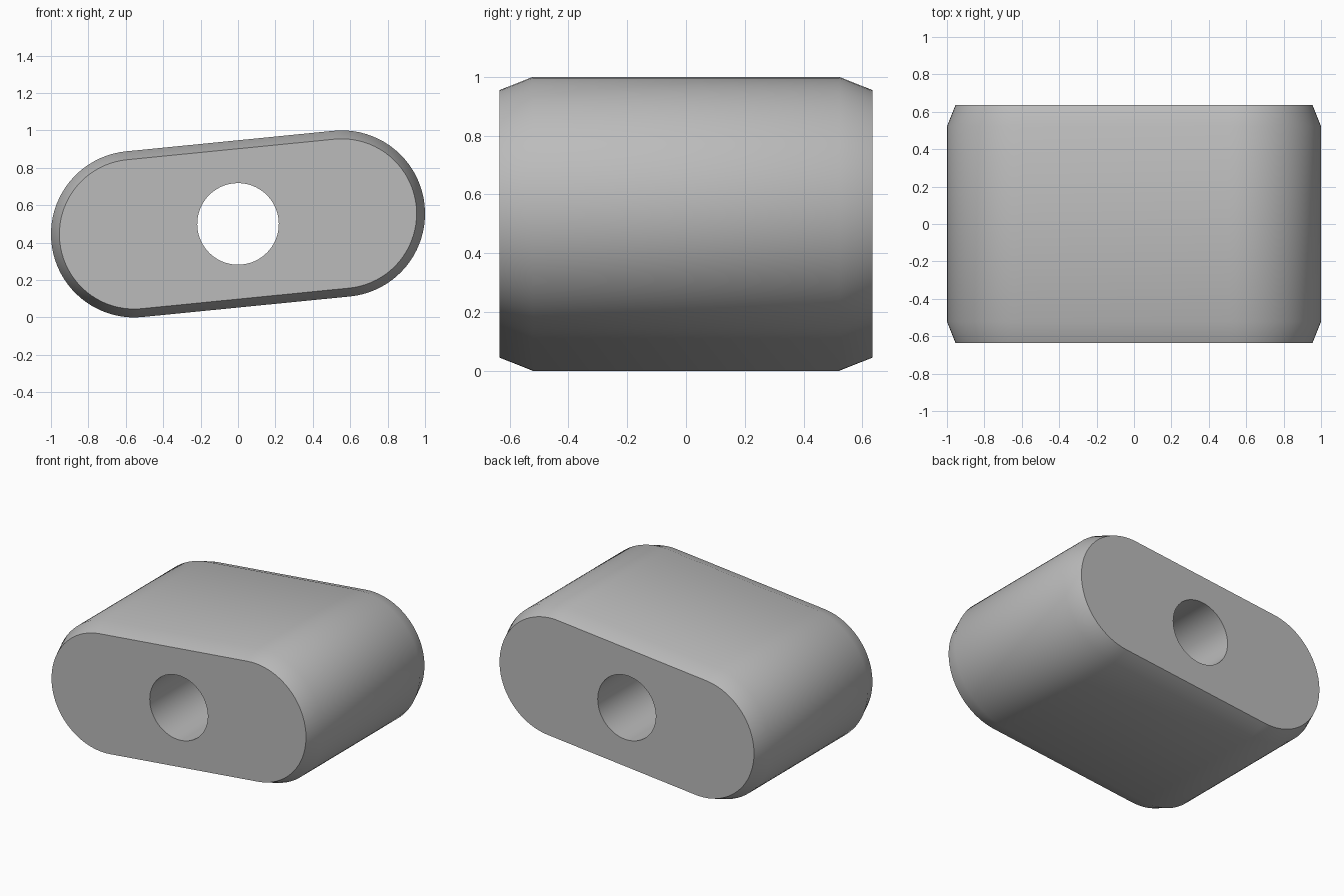
import bpy, bmesh, math
from mathutils import Vector, Matrix

cube = bpy.data.objects.get("Cube")
if cube:
    bpy.data.objects.remove(cube, do_unlink=True)

# Single flat grey
grey = bpy.data.materials.new("plain grey")
grey.use_nodes = True
colour = (0.5, 0.5, 0.5, 1)
grey.diffuse_color = colour
grey.node_tree.nodes["Principled BSDF"].inputs["Base Color"].default_value = colour

RADIUS, HOLE, CHAMFER = 0.445, 0.218, 0.045
OFFSET = Vector((0.555, 0, 0.055))      # centre of the right rounded end
HALF_DEPTH, SHOULDER = 0.635, 0.522
SEGMENTS = 40                           # per rounded end
TILT = Matrix.Rotation(-math.atan2(OFFSET.z, OFFSET.x), 3, 'Y')


def slot_ring(bm, radius, half_length, y):
    """Slot outline: two half circles, half_length from the middle."""
    ring = []
    for side in (1, -1):
        for i in range(SEGMENTS + 1):
            a = side * math.pi / 2 * side - math.pi + math.pi * i / SEGMENTS
            a += 0 if side == 1 else math.pi
            p = Vector((side * half_length + radius * math.cos(a), y, radius * math.sin(a)))
            ring.append(bm.verts.new(TILT @ p + Vector((0, 0, 0.5))))
    return ring


# Block: loft from the front hole edge over the outside and back through the hole
bm = bmesh.new()
half = OFFSET.length
sections = [(HOLE, 0, -HALF_DEPTH), (RADIUS - CHAMFER, half, -HALF_DEPTH),
            (RADIUS, half, -SHOULDER), (RADIUS, half, SHOULDER),
            (RADIUS - CHAMFER, half, HALF_DEPTH), (HOLE, 0, HALF_DEPTH)]
rings = [slot_ring(bm, *s) for s in sections]
for k, ring in enumerate(rings):
    other = rings[(k + 1) % len(rings)]
    for i in range(len(ring)):
        j = (i + 1) % len(ring)
        bm.faces.new((ring[i], ring[j], other[j], other[i]))
bmesh.ops.remove_doubles(bm, verts=bm.verts, dist=0.0001)
bmesh.ops.recalc_face_normals(bm, faces=bm.faces)
mesh = bpy.data.meshes.new("slotted_block")
bm.to_mesh(mesh)
bm.free()

block = bpy.data.objects.new("slotted_block", mesh)
bpy.context.collection.objects.link(block)
mesh.materials.append(grey)
bpy.ops.object.select_all(action='DESELECT')
block.select_set(True)
bpy.context.view_layer.objects.active = block
bpy.ops.object.shade_smooth_by_angle(angle=math.radians(30))
